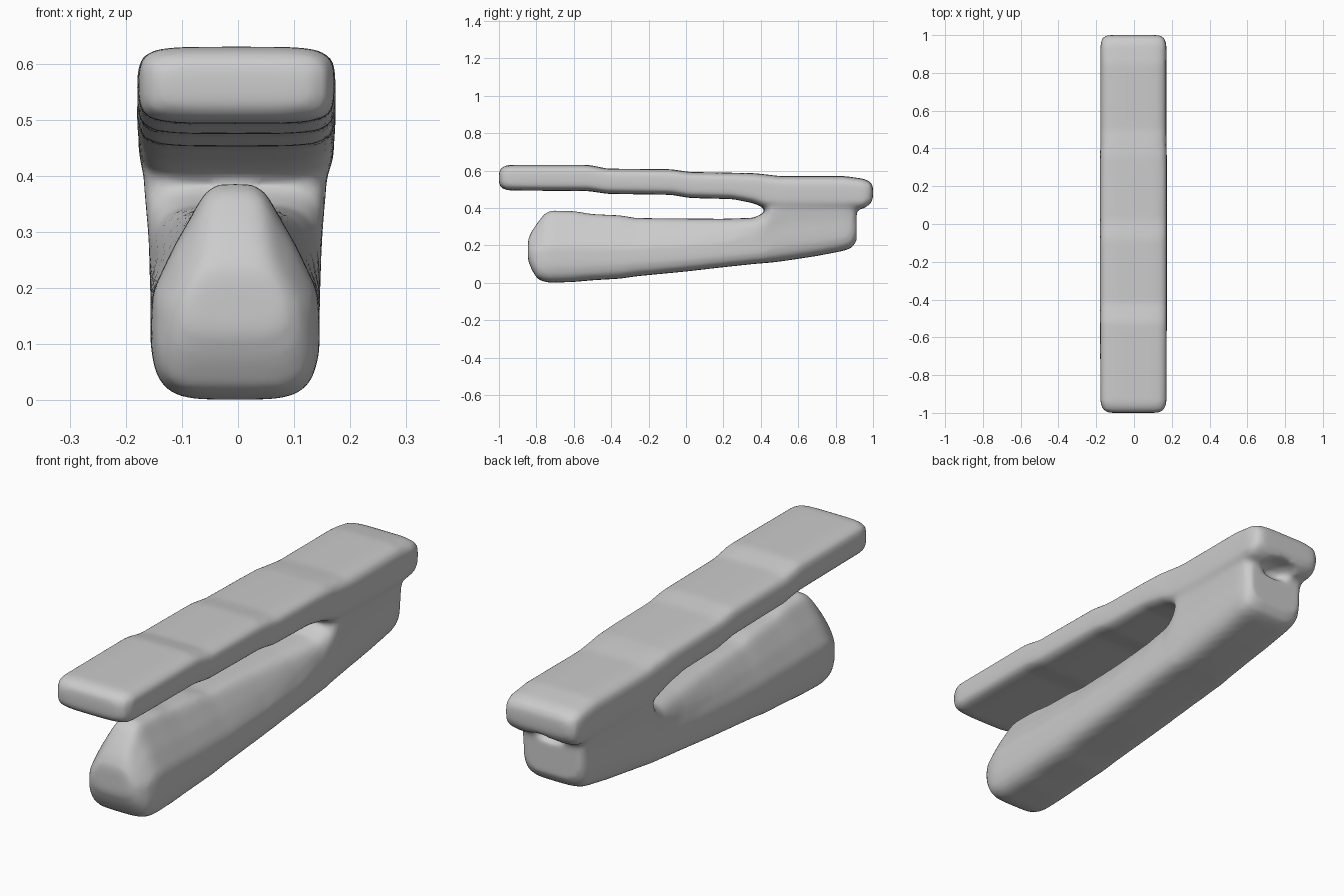
import bpy
import bmesh
from math import cos, sin, tau, copysign

if "Cube" in bpy.data.objects:
    bpy.data.objects.remove(bpy.data.objects["Cube"])

grey = bpy.data.materials.new("plain grey")
grey.use_nodes = True
colour = (0.6, 0.6, 0.6, 1)
grey.diffuse_color = colour
shader = next(n for n in grey.node_tree.nodes if n.type == 'BSDF_PRINCIPLED')
shader.inputs["Base Color"].default_value = colour

SIDES = 40


def loft(bm, stations, centre, power):
    """Skin rounded sections: y, bottom, top, lower half width, upper half width."""
    rings = []
    for y, low, high, wide, narrow in stations:
        ring = []
        for i in range(SIDES):
            c, s = cos(tau * i / SIDES), sin(tau * i / SIDES)
            px = copysign(abs(c) ** (2 / power), c)
            pz = copysign(abs(s) ** (2 / power), s)
            t = (pz + 1) / 2
            k = min(max((t - 0.42) / 0.58, 0), 1)
            k = k * k * (3 - 2 * k)
            half = wide + (narrow - wide) * k
            ring.append(bm.verts.new((centre + px * half, y, low + (high - low) * t)))
        rings.append(ring)
    for a, b in zip(rings, rings[1:]):
        for i in range(SIDES):
            j = (i + 1) % SIDES
            bm.faces.new((a[i], a[j], b[j], b[i]))
    bm.faces.new(rings[0][::-1])
    bm.faces.new(rings[-1])


# Long flat upper arm, stepping gently down to the back
upper_arm = [
    (-1.0, .525, .595, .13, .13), (-.985, .505, .618, .16, .16),
    (-.95, .493, .63, .175, .175), (-.52, .49, .63, .177, .177),
    (-.42, .475, .61, .177, .177), (-.08, .47, .607, .177, .177),
    (.02, .453, .592, .177, .177), (.25, .447, .588, .177, .177),
    (.36, .425, .586, .177, .177), (.42, .40, .58, .175, .175),
    (.5, .39, .57, .175, .175), (.85, .39, .57, .175, .175),
    (.95, .395, .556, .175, .175), (.985, .42, .54, .165, .165),
    (1.0, .45, .515, .14, .14),
]

# Deep lower arm with a narrow ridge, widening into the hinge block
lower_arm = [
    (-.845, .12, .23, .09, .07), (-.825, .07, .275, .12, .07),
    (-.795, .02, .32, .14, .07), (-.755, .004, .37, .15, .068),
    (-.72, .0, .386, .152, .068), (-.6, .004, .383, .152, .07),
    (-.5, .013, .367, .152, .075), (-.35, .022, .36, .152, .08),
    (-.27, .034, .346, .152, .085), (0, .06, .343, .152, .1),
    (.2, .083, .342, .152, .12), (.36, .1, .347, .152, .145),
    (.42, .105, .375, .152, .16), (.46, .108, .47, .153, .172),
    (.55, .12, .52, .153, .175), (.7, .143, .52, .153, .175),
    (.85, .172, .51, .153, .172), (.89, .19, .49, .148, .165),
    (.912, .225, .46, .13, .14),
]

bm = bmesh.new()
loft(bm, upper_arm, -.003, 5)
loft(bm, lower_arm, -.005, 4.5)
bmesh.ops.recalc_face_normals(bm, faces=bm.faces)
mesh = bpy.data.meshes.new("clip_body")
bm.to_mesh(mesh)
bm.free()
mesh.materials.append(grey)
body = bpy.data.objects.new("clip_body", mesh)
bpy.context.collection.objects.link(body)

# Thumb hollow in the back end
bpy.ops.mesh.primitive_uv_sphere_add(segments=32, ring_count=16, location=(0, .95, .39))
cutter = bpy.context.object
cutter.name = "hollow_cutter"
cutter.scale = (.08, .075, .035)
cutter.data.materials.append(grey)
cutter.hide_render = True
cutter.hide_set(True)


def fuse(name, size):
    remesh = body.modifiers.new(name, 'REMESH')
    remesh.mode = 'VOXEL'
    remesh.voxel_size = size
    remesh.use_smooth_shade = True


# Fuse the arms, carve the hollow, then soften every edge
fuse("fuse_arms", .012)
carve = body.modifiers.new("carve_hollow", 'BOOLEAN')
carve.operation = 'DIFFERENCE'
carve.object = cutter
fuse("clean_surface", .012)
soften = body.modifiers.new("soften", 'SMOOTH')
soften.factor = .5
soften.iterations = 8
